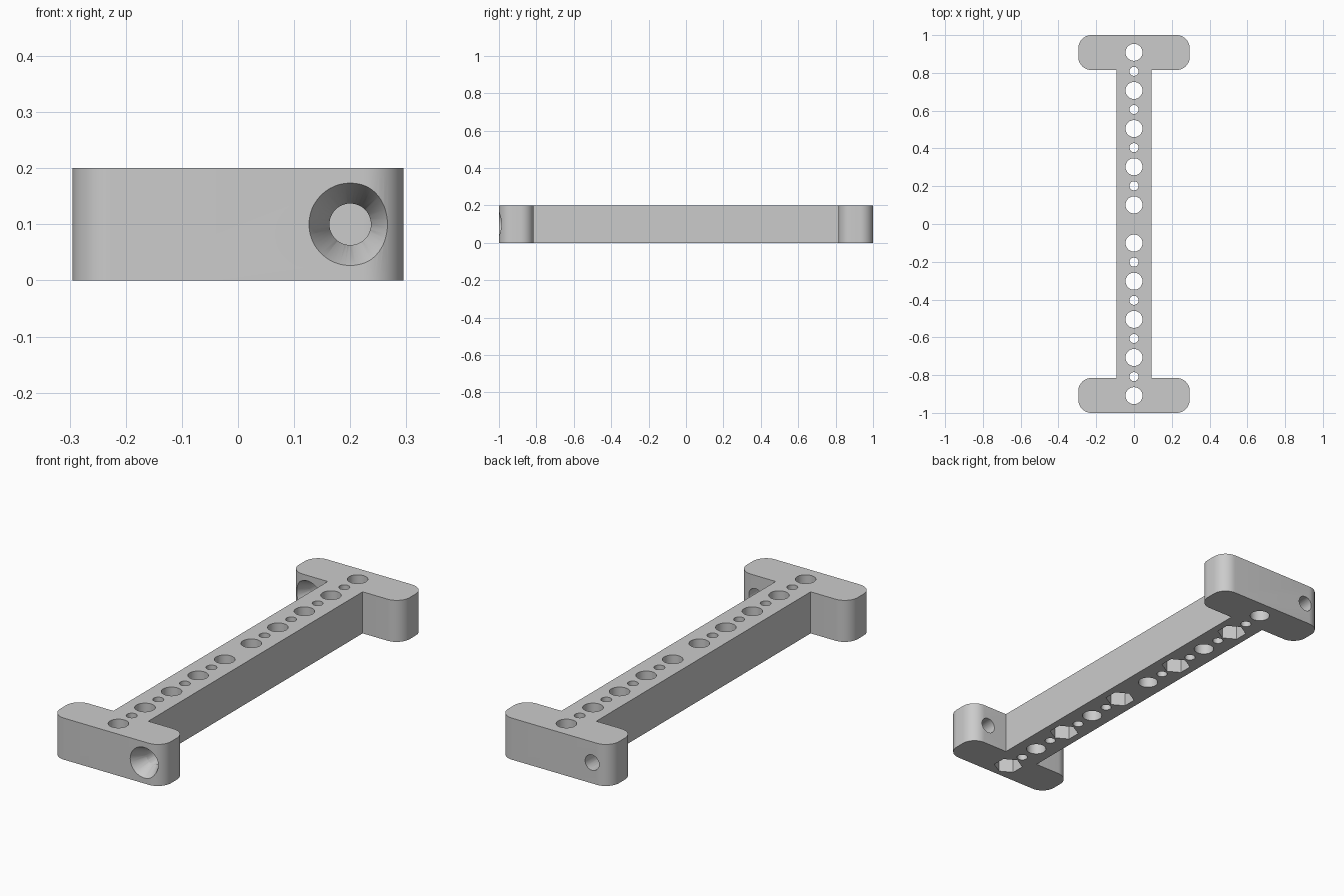
import bpy, bmesh
from math import sin, cos, radians
from mathutils import Matrix, Vector

cube = bpy.data.objects.get("Cube")
if cube:
    bpy.data.objects.remove(cube, do_unlink=True)

HEIGHT = 0.2
STEM, WIDE, INNER, CORNER = 0.093, 0.295, 0.815, 0.07

grey = bpy.data.materials.new("plain grey")
grey.use_nodes = True
grey.diffuse_color = (0.6, 0.6, 0.6, 1)
grey.node_tree.nodes["Principled BSDF"].inputs["Base Color"].default_value = (0.6, 0.6, 0.6, 1)


def make_object(name, bm):
    bmesh.ops.recalc_face_normals(bm, faces=bm.faces)
    mesh = bpy.data.meshes.new(name)
    bm.to_mesh(mesh)
    bm.free()
    obj = bpy.data.objects.new(name, mesh)
    bpy.context.collection.objects.link(obj)
    return obj


def arc(cx, cy, start, steps=12):
    return [(cx + CORNER * cos(radians(start + 90 * i / steps)),
             cy + CORNER * sin(radians(start + 90 * i / steps))) for i in range(steps + 1)]


def cone(bm, start, end, r1, r2, sides=48, spin=0):
    start, end = Vector(start), Vector(end)
    axis = end - start
    turn = axis.to_track_quat('Z', 'Y').to_matrix().to_4x4()
    matrix = Matrix.Translation((start + end) / 2) @ turn @ Matrix.Rotation(radians(spin), 4, 'Z')
    bmesh.ops.create_cone(bm, cap_ends=True, segments=sides, radius1=r1, radius2=r2,
                          depth=axis.length, matrix=matrix)


# I-shaped body: one quarter of the outline, mirrored both ways
quarter = ([(STEM, INNER)] + arc(WIDE - CORNER, INNER + CORNER, -90)
           + arc(WIDE - CORNER, 1 - CORNER, 0))
half = quarter + [(-x, y) for x, y in reversed(quarter)]
outline = half + [(-x, -y) for x, y in half]
bm = bmesh.new()
base = bm.faces.new([bm.verts.new((x, y, 0)) for x, y in outline])
top = bmesh.ops.extrude_face_region(bm, geom=[base])["geom"]
bmesh.ops.translate(bm, vec=(0, 0, HEIGHT), verts=[v for v in top if isinstance(v, bmesh.types.BMVert)])
body = make_object("drilled_bar", bm)
body.data.materials.append(grey)

# Round holes: large and small down the stem, one bore through each end
bm = bmesh.new()
for i in range(-9, 10):
    if i != 0:
        radius = 0.045 if i % 2 else 0.024
        cone(bm, (0, i * 0.101, -0.1), (0, i * 0.101, HEIGHT + 0.1), radius, radius)
for x, y in ((0.2, -0.9), (-0.2, 0.9)):
    cone(bm, (x, y - 0.2, 0.1), (x, y + 0.2, 0.1), 0.037, 0.037)
holes = make_object("hole_cutter", bm)

# Hexagonal pockets underneath and countersinks facing the front
bm = bmesh.new()
for i in (-9, -5, -1, 3, 7):
    cone(bm, (0, i * 0.101, -0.1), (0, i * 0.101, 0.1), 0.066, 0.066, 6)
slope = 0.52
for x, face_y in ((0.2, -1), (-0.2, INNER)):
    cone(bm, (x, face_y - 0.03, 0.1), (x, face_y + 0.08, 0.1),
         0.0735 + 0.03 * slope, 0.0735 - 0.08 * slope)
pockets = make_object("pocket_cutter", bm)
# Turn each pocket so two corners lie along the bar
for i in (-9, -5, -1, 3, 7):
    centre = Vector((0, i * 0.101, 0))
    ring = [v for v in pockets.data.vertices
            if abs(v.co.x) < 0.07 and (v.co.xy - centre.xy).length < 0.07]
    ring.sort(key=lambda v: (v.co.z, (v.co.xy - centre.xy).angle_signed(Vector((1, 0.01)))))
    for k, v in enumerate(ring):
        angle = radians(30 + 60 * (k % 6))
        v.co.xy = centre.xy + 0.066 * Vector((cos(angle), sin(angle)))

# Cut, bake and tidy up
for cutter in (holes, pockets):
    cutter.hide_render = True
    mod = body.modifiers.new("cut", 'BOOLEAN')
    mod.operation = 'DIFFERENCE'
    mod.solver = 'EXACT'
    mod.object = cutter
bpy.context.view_layer.update()
graph = bpy.context.evaluated_depsgraph_get()
baked = bpy.data.meshes.new_from_object(body.evaluated_get(graph))
body.modifiers.clear()
body.data = baked
baked.materials.clear()
baked.materials.append(grey)
for poly in baked.polygons:
    poly.material_index = 0
for cutter in (holes, pockets):
    bpy.data.objects.remove(cutter, do_unlink=True)

bpy.ops.object.select_all(action='DESELECT')
body.select_set(True)
bpy.context.view_layer.objects.active = body
bpy.ops.object.shade_smooth_by_angle(angle=radians(30))
